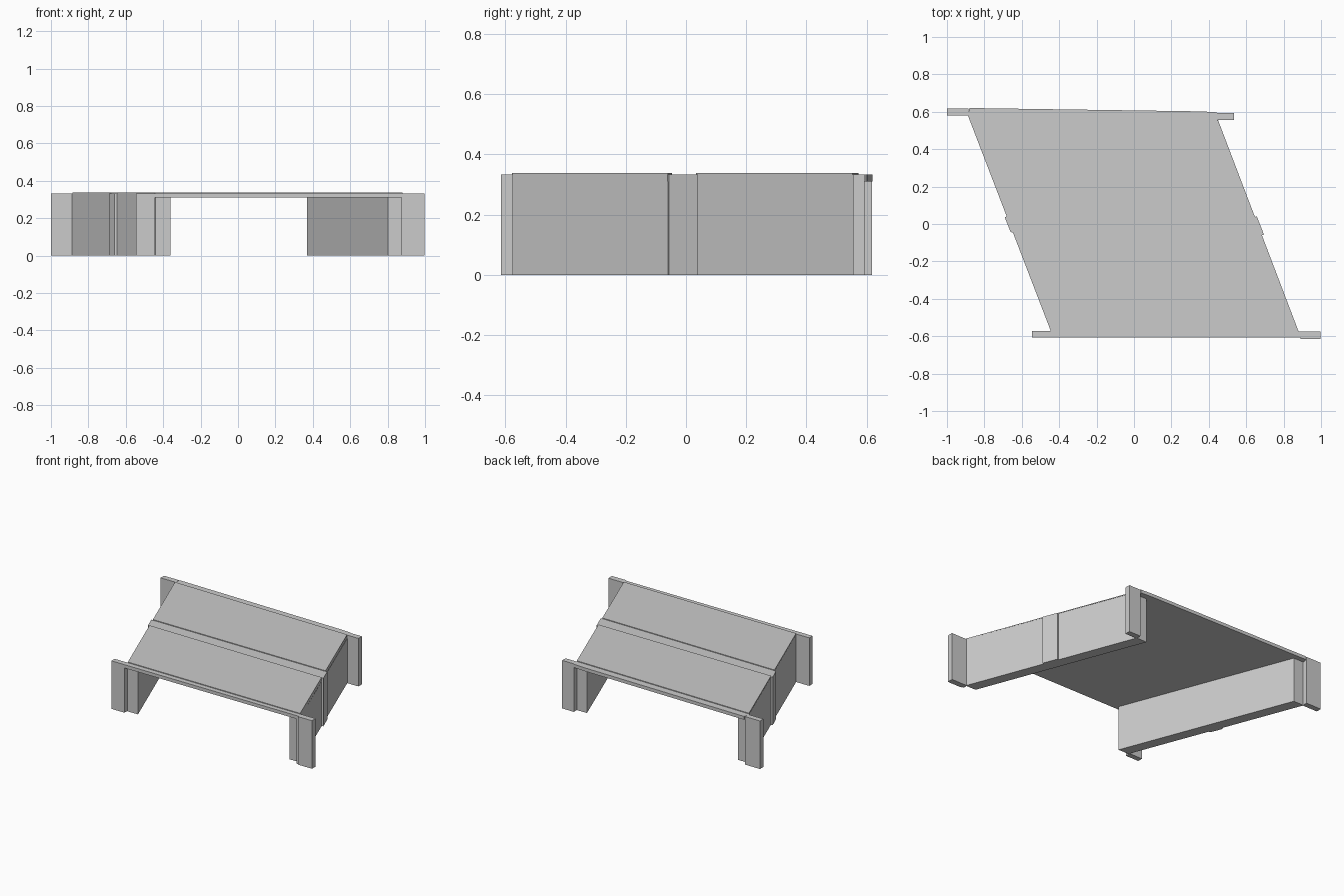
import bpy, bmesh

cube = bpy.data.objects.get("Cube")
if cube:
    bpy.data.objects.remove(cube)

concrete = bpy.data.materials.new("concrete grey")
concrete.use_nodes = True
GREY = (0.6, 0.6, 0.6, 1)
concrete.diffuse_color = GREY
concrete.node_tree.nodes["Principled BSDF"].inputs["Base Color"].default_value = GREY

SOFFIT, TOP, RAISED = 0.31, 0.333, 0.338


def prism(name, outline, z0, z1):
    """Extrude a plan outline from z0 up to z1."""
    bm = bmesh.new()
    base = bm.faces.new([bm.verts.new((x, y, z0)) for x, y in outline])
    top = bmesh.ops.extrude_face_region(bm, geom=[base])["geom"]
    bmesh.ops.translate(bm, vec=(0, 0, z1 - z0),
                        verts=[v for v in top if isinstance(v, bmesh.types.BMVert)])
    bmesh.ops.recalc_face_normals(bm, faces=bm.faces)
    mesh = bpy.data.meshes.new(name)
    bm.to_mesh(mesh)
    bm.free()
    mesh.materials.append(concrete)
    obj = bpy.data.objects.new(name, mesh)
    bpy.context.collection.objects.link(obj)
    return obj


def outer_left(y):
    return -0.664 - 0.384 * y


def outer_right(y):
    return 0.661 - 0.381 * y


def rect(x0, x1, y0, y1):
    return [(x0, y0), (x1, y0), (x1, y1), (x0, y1)]


def skew_band(yl0, yr0, yl1, yr1):
    """Band across the deck between its two slanted sides."""
    return [(outer_left(yl0), yl0), (outer_right(yr0), yr0),
            (outer_right(yr1), yr1), (outer_left(yl1), yl1)]


# Slanted side walls
THICK = 0.08
for name, edge, t, y0, y1 in (("left_wall", outer_right, -THICK, -0.58, 0.56),
                              ("right_wall", outer_left, THICK, -0.58, 0.585)):
    prism(name, [(edge(y0), y0), (edge(y0) + t, y0),
                 (edge(y1) + t, y1), (edge(y1), y1)], 0, SOFFIT)

# Deck slab with straight end beams
prism("deck_slab", [(-0.445, -0.608), (0.89, -0.608), (0.88, -0.575), (0.445, 0.56),
                    (0.445, 0.597), (0.36, 0.602), (-0.88, 0.62), (-0.888, 0.58),
                    (-0.445, -0.572)], SOFFIT, TOP)

# Raised deck panels either side of the joint
prism("front_deck_panel", skew_band(-0.572, -0.577, -0.047, -0.06), TOP, RAISED)
prism("back_deck_panel", skew_band(0.036, 0.034, 0.572, 0.553), TOP, RAISED)

# Joint pilasters on the outer wall faces
prism("left_joint_pilaster", [(0.64, 0.037), (0.657, 0.04),
                              (0.695, -0.057), (0.675, -0.063)], 0, TOP)
prism("right_joint_pilaster", [(-0.675, 0.042), (-0.691, 0.036),
                               (-0.66, -0.042), (-0.643, -0.048)], 0, TOP)

# Corner wing walls
prism("front_right_wing", rect(-0.545, -0.445, -0.608, -0.572), 0, TOP)
prism("front_left_wing", rect(0.89, 0.998, -0.615, -0.575), 0, TOP)
prism("front_left_wing_root", rect(0.875, 0.89, -0.608, -0.575), 0, TOP)
prism("back_left_wing", rect(0.445, 0.535, 0.555, 0.593), 0, TOP)
prism("back_right_wing", rect(-1.0, -0.885, 0.58, 0.618), 0, TOP)
